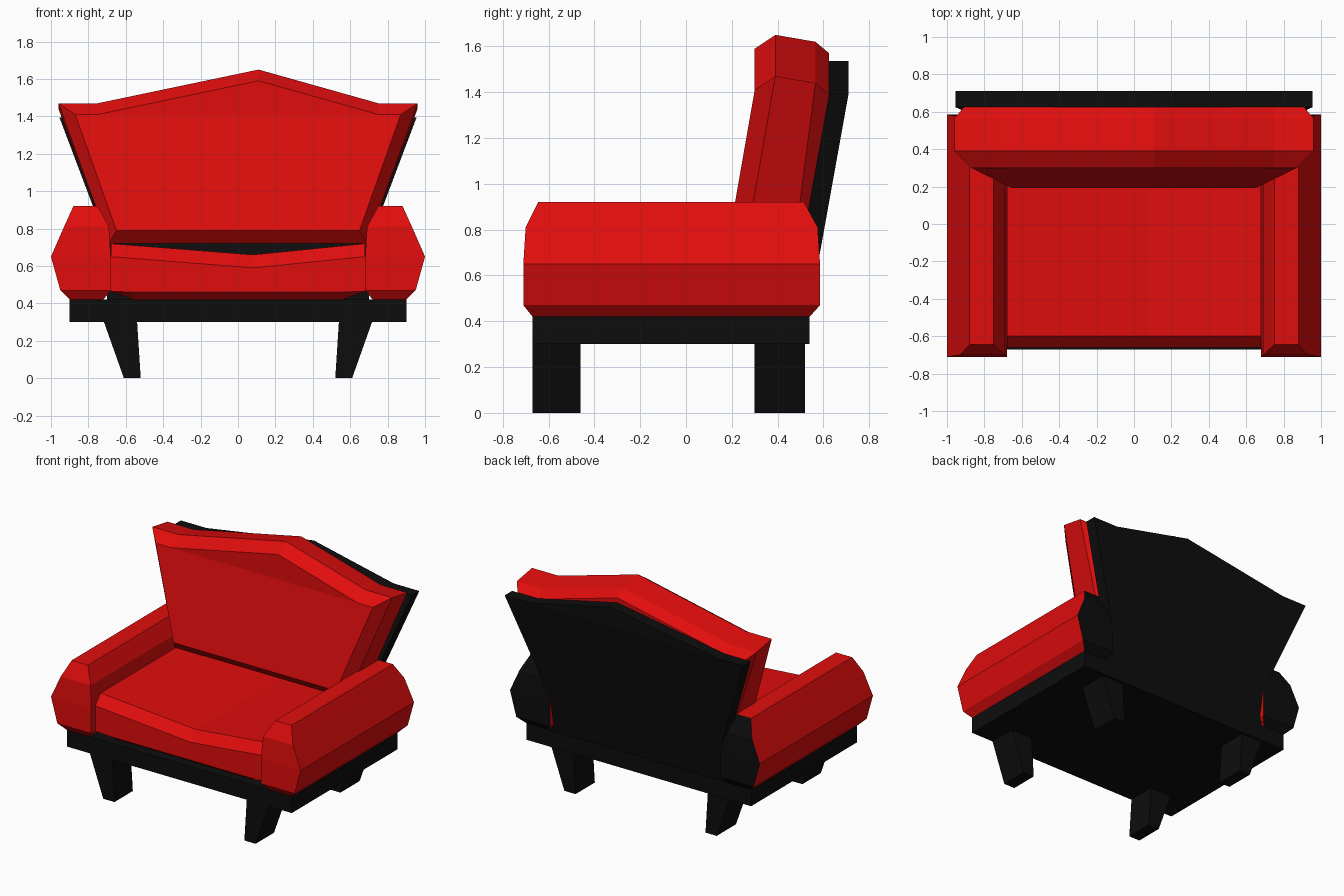
import bpy
import bmesh

cube = bpy.data.objects.get("Cube")
if cube:
    bpy.data.objects.remove(cube)


def make_material(name, colour):
    mat = bpy.data.materials.new(name)
    mat.use_nodes = True
    mat.diffuse_color = colour
    mat.node_tree.nodes["Principled BSDF"].inputs["Base Color"].default_value = colour
    return mat


RED = make_material("red upholstery", (0.75, 0.004, 0.004, 1))
BLACK = make_material("black frame", (0.004, 0.004, 0.004, 1))


def loft(name, rings, mats, caps=None, rule=None):
    """Bridge matching rings of points; caps lists the index groups closing each end."""
    bm = bmesh.new()
    rows = [[bm.verts.new(p) for p in ring] for ring in rings]
    n = len(rows[0])
    for a, b in zip(rows, rows[1:]):
        for i in range(n):
            j = (i + 1) % n
            bm.faces.new((a[i], a[j], b[j], b[i]))
    for row in (rows[0], rows[-1]):
        for group in caps or [range(n)]:
            bm.faces.new([row[i] for i in group])
    bmesh.ops.recalc_face_normals(bm, faces=bm.faces)
    bm.normal_update()
    if rule:
        for face in bm.faces:
            face.material_index = rule(face)
    mesh = bpy.data.meshes.new(name)
    bm.to_mesh(mesh)
    bm.free()
    for mat in mats:
        mesh.materials.append(mat)
    obj = bpy.data.objects.new(name, mesh)
    bpy.context.collection.objects.link(obj)
    return obj


def rect(x0, x1, y0, y1, z):
    return [(x0, y0, z), (x1, y0, z), (x1, y1, z), (x0, y1, z)]


# Base frame
loft("base_frame", [rect(-0.9, 0.9, -0.67, 0.54, z) for z in (0.30, 0.42)], [BLACK])

# Tapered legs and padded arms, mirrored left and right
ARM_LEVELS = [  # inner x, outer x, front y, back y, z
    (0.72, 0.90, -0.67, 0.54, 0.42),
    (0.68, 0.95, -0.71, 0.585, 0.47),
    (0.68, 1.00, -0.71, 0.585, 0.65),
    (0.69, 0.93, -0.70, 0.575, 0.81),
    (0.75, 0.88, -0.645, 0.515, 0.92),
]
for side, s in (("left", 1), ("right", -1)):
    for end, y0, y1 in (("front", -0.67, -0.46), ("back", 0.30, 0.52)):
        loft(f"{end}_leg_{side}",
             [rect(s * 0.52, s * 0.61, y0, y1, 0),
              rect(s * 0.54, s * 0.72, y0, y1, 0.31)], [BLACK])
    # The rear ends of the arms are black
    loft(f"arm_{side}",
         [rect(s * a, s * b, y0, y1, z) for a, b, y0, y1, z in ARM_LEVELS],
         [RED, BLACK], rule=lambda f: int(f.normal.y > 0.3))


# Seat cushion with a sagging top and a chamfered front
def seat_ring(y, top, bottom):
    return [(-0.68, y, top), (-0.68, y, 0.465), (-0.56, y, bottom), (0.56, y, bottom),
            (0.68, y, 0.465), (0.68, y, top), (0.08, y, top - 0.06)]


loft("seat_cushion", [seat_ring(-0.66, 0.65, 0.46), seat_ring(-0.60, 0.72, 0.42),
                      seat_ring(0.52, 0.72, 0.42)], [RED])


# Flared back: leaning lower part, upright peaked top
def back_ring(y, top, rise, half_top, low, half_low, slope=0.175):
    low_y = y - slope * (top - low)
    return [(-half_low, low_y, low), (half_low, low_y, low), (half_top, y, top),
            (0.75, y, top), (0.11, y, top + rise), (-0.75, y, top), (-half_top, y, top)]


BACK_CAPS = [(0, 1, 2, 3, 5, 6), (3, 4, 5)]
loft("back_cushion", [
    back_ring(0.30, 1.41, 0.18, 0.87, 0.79, 0.65),
    back_ring(0.39, 1.47, 0.18, 0.96, 0.72, 0.69),
    back_ring(0.565, 1.44, 0.18, 0.96, 0.72, 0.69, 0.13),
    back_ring(0.625, 1.39, 0.18, 0.91, 0.76, 0.66),
], [RED], BACK_CAPS)


# Back panel: follows the cushion, then drops between the arms to the base
def panel_ring(y):
    ring = back_ring(y, 1.395, 0.14, 0.955, 0.72, 0.70, 0.18)
    foot_y = y - 0.18 * (1.395 - 0.42)
    return [(-0.70, foot_y, 0.42), (0.70, foot_y, 0.42)] + ring[1:] + ring[:1]


loft("back_panel", [panel_ring(0.625), panel_ring(0.71)], [BLACK],
     [(0, 1, 2, 8), (8, 2, 3, 4, 6, 7), (4, 5, 6)])
